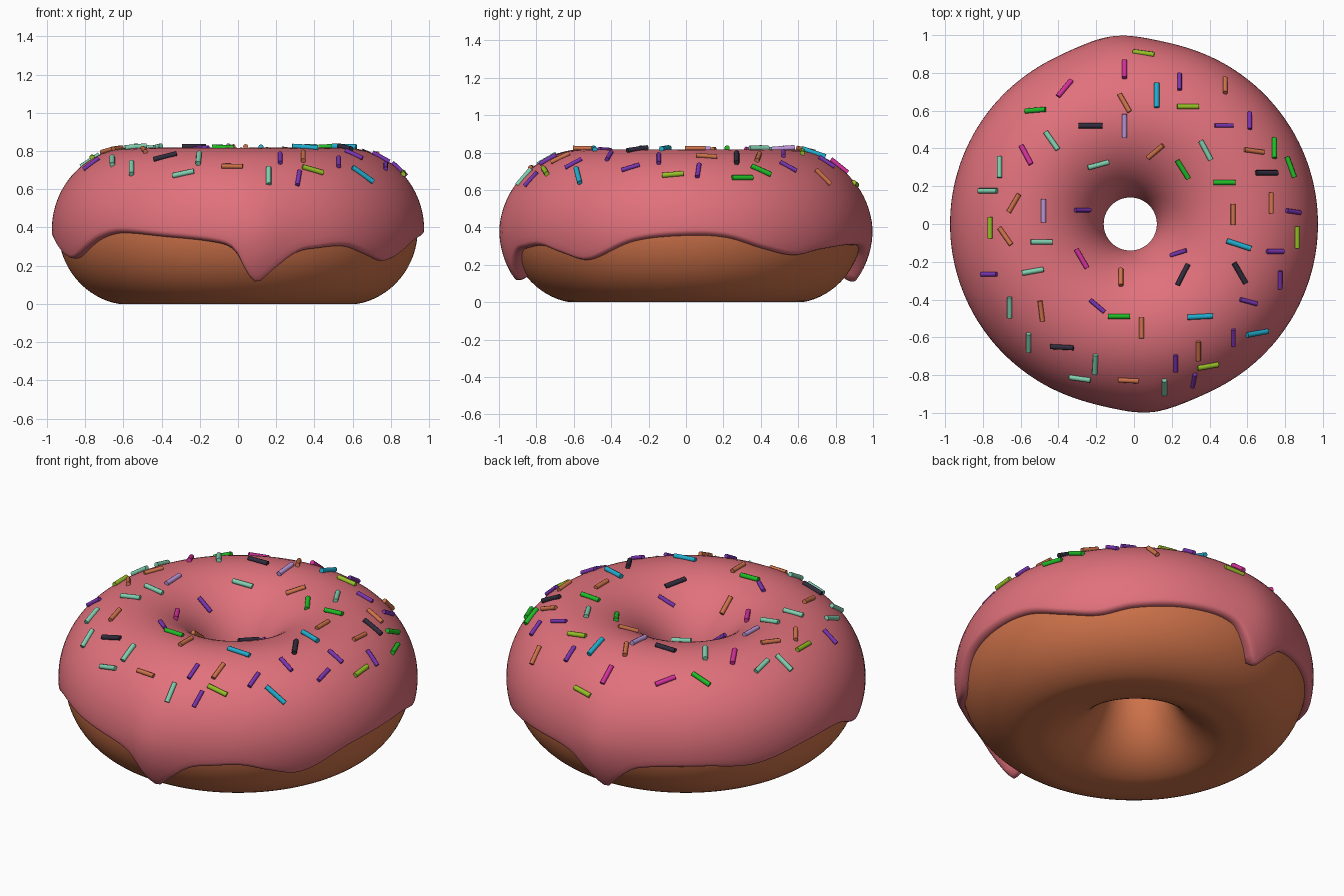
import bpy, bmesh, math
from mathutils import Vector, Matrix

if "Cube" in bpy.data.objects:
    bpy.data.objects.remove(bpy.data.objects["Cube"])

R, A, B, ZC = 0.555, 0.385, 0.395, 0.388   # ring radius, section half-sizes, centre height
T = 0.034                                  # icing thickness
SEG = 192


def material(name, rgb):
    m = bpy.data.materials.new(name)
    m.diffuse_color = (*rgb, 1)
    m.use_nodes = True
    m.node_tree.nodes["Principled BSDF"].inputs["Base Color"].default_value = m.diffuse_color
    return m


def finish(bm, name, mat, angle):
    bmesh.ops.recalc_face_normals(bm, faces=bm.faces)
    me = bpy.data.meshes.new(name)
    bm.to_mesh(me)
    bm.free()
    ob = bpy.data.objects.new(name, me)
    bpy.context.collection.objects.link(ob)
    me.materials.append(mat)
    bpy.context.view_layer.objects.active = ob
    ob.select_set(True)
    bpy.ops.object.shade_smooth_by_angle(angle=math.radians(angle))
    ob.select_set(False)
    return ob


def ring_point(az, phi, t):
    """Point on the ring; az starts at the front and turns to the right."""
    rho = R + (A + t) * math.cos(phi)
    z = max(0.0, ZC + (B + t) * math.sin(phi))
    shift = -0.02 * max(0.0, -math.cos(phi))      # hole sits a little off centre
    return Vector((rho * math.sin(az) + shift, -rho * math.cos(az), z))


def grid(bm, rows, closed):
    n = len(rows[0])
    for i in range(len(rows)):
        a, b = rows[i], rows[(i + 1) % len(rows)]
        for j in range(n if closed else n - 1):
            k = (j + 1) % n
            bm.faces.new((a[j], b[j], b[k], a[k]))


# Height of the icing's wavy lower edge around the ring (degrees, z)
EDGE = [(-67, .235), (-48, .345), (-40, .37), (-25, .352), (-7, .32), (-1, .28),
        (3, .17), (6.5, .128), (11, .18), (19, .268), (26, .29), (36, .3),
        (45, .262), (56, .225), (73, .325), (90, .355), (103, .345), (116, .285),
        (128, .25), (140, .282), (160, .305), (175, .28), (182, .18), (186.5, .12),
        (191, .18), (199, .265), (220, .29), (238, .27), (258, .33), (274, .335)]


def edge_height(deg):
    n = len(EDGE)
    deg = (deg + 67) % 360 - 67

    def pt(i):
        d, z = EDGE[i % n]
        return d + 360 * (i // n), z
    i = max(k for k in range(n) if EDGE[k][0] <= deg + 1e-9)
    p0, p1, p2, p3 = pt(i - 1), pt(i), pt(i + 1), pt(i + 2)
    h = p2[0] - p1[0]
    u = (deg - p1[0]) / h
    m1 = (p2[1] - p0[1]) / (p2[0] - p0[0]) * h
    m2 = (p3[1] - p1[1]) / (p3[0] - p1[0]) * h
    return ((2*u**3 - 3*u*u + 1) * p1[1] + (u**3 - 2*u*u + u) * m1
            + (3*u*u - 2*u**3) * p2[1] + (u**3 - u*u) * m2)


def drip_bulge(deg, phi):
    g = sum(math.exp(-(((deg - c + 180) % 360 - 180) / 11) ** 2) for c in (5, 186))
    return 0.027 * g * max(0.0, min(1.0, (0.9 - phi) / 0.9))


icing_mat = material("pink_icing", (.75, .165, .2))
dough_mat = material("brown_dough", (.62, .17, .068))

# Dough ring
bm = bmesh.new()
rows = [[bm.verts.new(ring_point(2*math.pi*i/SEG, 2*math.pi*j/72, 0)) for j in range(72)]
        for i in range(SEG)]
grid(bm, rows, True)
finish(bm, "dough", dough_mat, 60)

# Icing shell with rounded lips and drips
bm = bmesh.new()
rows = []
lip = [k * math.pi / 12 for k in range(7)]
phi_in = math.radians(176)
for i in range(SEG):
    deg = 360 * i / SEG
    start = math.asin((edge_height(deg) - ZC) / (B + 0.01))
    w = T * 0.9 / B
    prof = [(start + w * (1 - math.cos(k)), math.sin(k)) for k in lip]
    a, b = start + w, phi_in - w
    prof += [(a + (b - a) * k / 44, 1) for k in range(1, 44)]
    prof += [(phi_in - w * (1 - math.cos(k)), math.sin(k)) for k in reversed(lip)]
    rows.append([bm.verts.new(ring_point(math.radians(deg), p,
                 s * (T + drip_bulge(deg, p)) - 0.004 * (1 - s))) for p, s in prof])
grid(bm, rows, False)
finish(bm, "icing", icing_mat, 80)


# Sprinkles lying on the icing: (x, y, direction in degrees)
def sprinkles(name, mat, spots, length=0.115, radius=0.014):
    bm = bmesh.new()
    for x, y, ang in spots:
        rho = math.hypot(x, y)
        c = max(-0.98, min(0.98, (rho - R) / (A + T)))
        s = math.sqrt(1 - c * c)
        n = Vector((x / rho * c, y / rho * c, s))
        pos = Vector((x, y, ZC + (B + T) * s)) + n * 0.006
        a = math.radians(ang)
        d = Vector((math.cos(a), math.sin(a), 0))
        d.z = -(d.x * n.x + d.y * n.y) / n.z      # lay it in the tangent plane
        d.normalize()
        m = Matrix((n.cross(d), n, -d)).transposed().to_4x4()
        m.translation = pos
        bmesh.ops.create_cone(bm, cap_ends=True, segments=8, radius1=radius,
                              radius2=radius, depth=length, matrix=m)
    finish(bm, name, mat, 50)


sprinkles("lime_sprinkles", material("lime", (.31, .52, .02)), [
    (.05, .9, -8), (.285, .62, 0), (-.76, -.02, 90), (.86, -.07, 90), (.39, -.75, 10)])
sprinkles("green_sprinkles", material("green", (.015, .5, .02)), [
    (-.52, .6, 5), (.74, .4, 90), (.26, .29, -58), (.48, .22, 0), (-.08, -.49, 0),
    (.825, .3, -70)])
sprinkles("mint_sprinkles", material("mint", (.22, .62, .43)), [
    (-.435, .44, -55), (-.19, .315, 15), (.38, .39, -62), (-.71, .3, 90),
    (-.77, .175, 0), (-.49, -.095, 0), (-.535, -.25, 10), (-.655, -.44, 90),
    (-.205, -.74, 87), (-.555, -.625, 90), (-.285, -.815, -8), (.16, -.86, 90)])
sprinkles("blue_sprinkles", material("sky_blue", (.015, .42, .62)), [
    (.12, .68, 90), (.555, -.11, -18), (.35, -.49, 3), (.65, -.575, 10)], 0.135)
sprinkles("purple_sprinkles", material("purple", (.2, .035, .45)), [
    (.24, .75, 90), (.61, .545, 90), (.475, .52, 0), (-.275, .075, 0),
    (.24, -.155, 18), (-.765, -.265, 0), (-.195, -.435, -40), (.22, -.735, 90),
    (.605, -.41, -15), (.84, .065, -8), (.745, -.145, 0), (.77, -.295, 90),
    (.525, -.6, 90), (.315, -.825, 80)], 0.1, 0.012)
sprinkles("magenta_sprinkles", material("magenta", (.65, .03, .33)), [
    (-.05, .815, 90), (-.365, .715, 50), (-.57, .365, -62), (-.28, -.185, -60)])
sprinkles("brown_sprinkles", dough_mat, [
    (.48, .73, 90), (-.05, .64, -60), (.115, .385, 40), (-.635, .11, 60),
    (-.68, -.065, -55), (.525, .05, 90), (.725, .11, 90), (.635, .385, -8),
    (-.07, -.285, 90), (-.49, -.46, -83), (.04, -.55, 90), (-.03, -.825, -3),
    (.34, -.67, 90)], 0.11, 0.013)
sprinkles("dark_sprinkles", material("charcoal", (.03, .025, .045)), [
    (-.23, .52, 0), (.7, .27, 0), (.26, -.27, 63), (.56, -.26, -60), (-.38, -.65, -3)], 0.125)
sprinkles("lavender_sprinkles", material("lavender", (.5, .3, .68)), [
    (-.05, .52, 90), (-.48, .07, 90)], 0.125)
